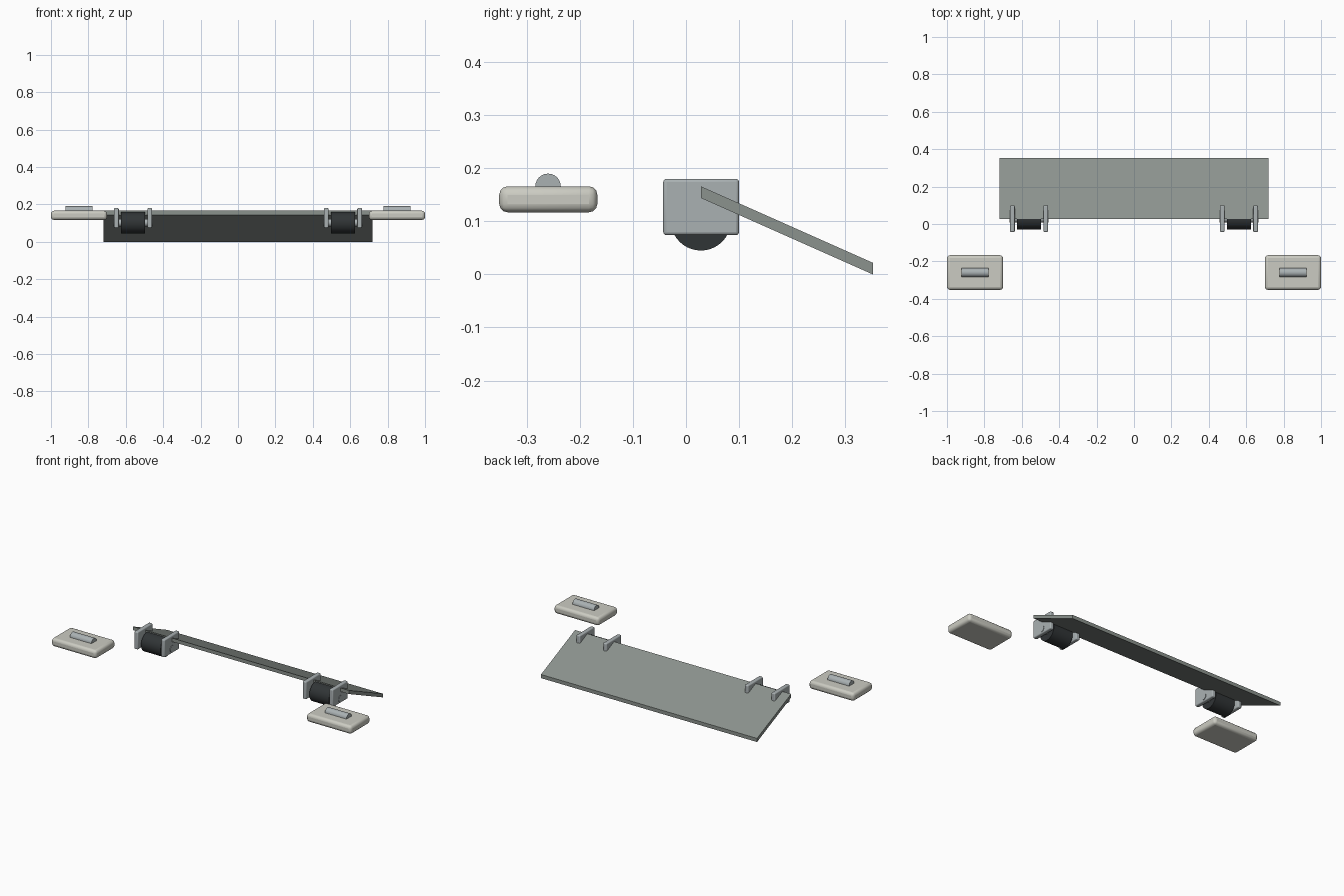
import bpy, math

if "Cube" in bpy.data.objects:
    bpy.data.objects.remove(bpy.data.objects["Cube"])

def material(name, rgb):
    m = bpy.data.materials.new(name)
    m.diffuse_color = (*rgb, 1)
    m.use_nodes = True
    m.node_tree.nodes["Principled BSDF"].inputs["Base Color"].default_value = m.diffuse_color
    return m

DECK = material("deck_grey", (0.26, 0.29, 0.27))
STEEL = material("steel", (0.40, 0.44, 0.45))
RUBBER = material("rubber", (0.03, 0.035, 0.037))
PALE = material("pale", (0.60, 0.60, 0.54))

def finish(ob, name, mat):
    ob.name = name
    ob.data.materials.append(mat)
    return ob

def box(name, lo, hi, mat, bevel):
    bpy.ops.mesh.primitive_cube_add(size=1, location=[(a + b) / 2 for a, b in zip(lo, hi)])
    ob = bpy.context.object
    ob.scale = [b - a for a, b in zip(lo, hi)]
    bpy.ops.object.transform_apply(location=False, rotation=False, scale=True)
    m = ob.modifiers.new("Bevel", 'BEVEL')
    m.width, m.segments = bevel, 3
    bpy.ops.object.shade_smooth_by_angle(angle=math.radians(35))
    return finish(ob, name, mat)

def rod(name, centre, radius, length, mat, sides=32):
    # cylinder lying along x
    bpy.ops.mesh.primitive_cylinder_add(vertices=sides, radius=radius, depth=length,
                                        location=centre, rotation=(0, math.pi / 2, 0))
    bpy.ops.object.shade_smooth_by_angle(angle=math.radians(35))
    return finish(bpy.context.object, name, mat)

# sloping ramp plate: side profile extruded across x
profile = [(0.028, 0.144), (0.352, 0.0), (0.352, 0.022), (0.028, 0.166)]
n = len(profile)
verts = [(x, y, z) for x in (-0.72, 0.72) for y, z in profile]
faces = [(3, 2, 1, 0), (4, 5, 6, 7)]
faces += [(i, (i + 1) % n, (i + 1) % n + n, i + n) for i in range(n)]
mesh = bpy.data.meshes.new("ramp_plate")
mesh.from_pydata(verts, [], faces)
ramp = bpy.data.objects.new("ramp_plate", mesh)
bpy.context.collection.objects.link(ramp)
finish(ramp, "ramp_plate", DECK)

for s, side in ((-1, "left"), (1, "right")):
    # roller held on a pin between two bracket cheeks
    cx = s * 0.561
    rod(f"roller_{side}", (cx, 0.028, 0.102), 0.057, 0.13, RUBBER, 40)
    rod(f"roller_pin_{side}", (cx, 0.028, 0.102), 0.0195, 0.208, STEEL, 24)
    for t, pos in ((-1, "a"), (1, "b")):
        bx = cx + t * 0.089
        box(f"bracket_{side}_{pos}", (bx - 0.0125, -0.043, 0.074),
            (bx + 0.0125, 0.1, 0.18), STEEL, 0.006)
    # loose pad with half-sunk bar on top
    px = s * 0.85
    box(f"pad_{side}", (px - 0.15, -0.352, 0.117), (px + 0.15, -0.167, 0.166), PALE, 0.016)
    rod(f"pad_bar_{side}", (px, -0.26, 0.166), 0.024, 0.144, STEEL, 24)
